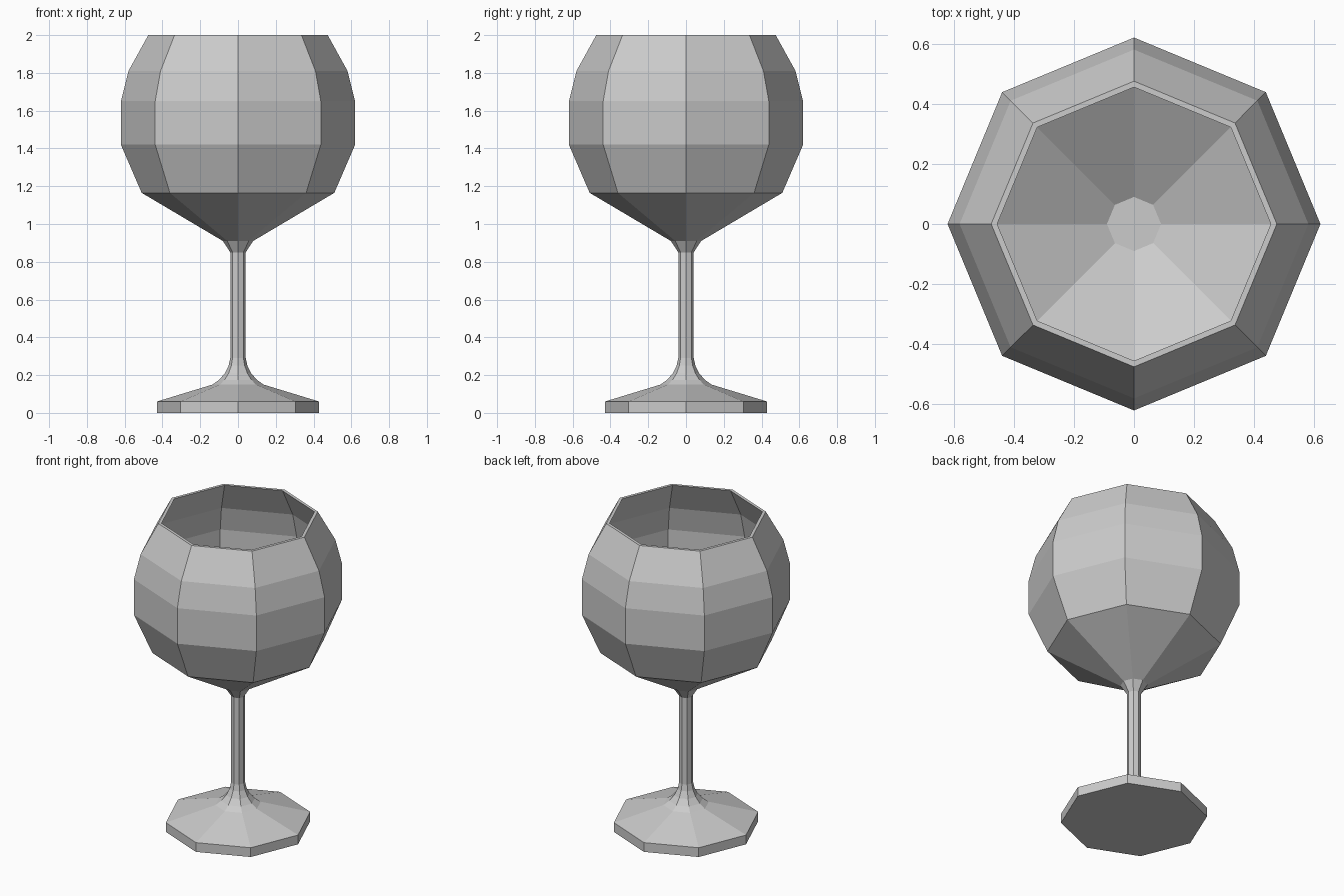
import bpy, bmesh
from math import cos, sin, tau

if "Cube" in bpy.data.objects:
    bpy.data.objects.remove(bpy.data.objects["Cube"])

SIDES = 8

# Outer silhouette, from the foot's underside up to the rim (radius, height)
foot = [(0, 0), (0.43, 0), (0.43, 0.06), (0.135, 0.15)]
stem = [(0.10, 0.175), (0.07, 0.21), (0.05, 0.25), (0.041, 0.29), (0.041, 0.85)]
bowl = [(0.08, 0.91), (0.51, 1.165), (0.62, 1.42), (0.62, 1.65), (0.58, 1.81), (0.475, 2.0)]
# Inside of the bowl, from the rim down to the flat floor
cavity = [(0.455, 2.0), (0.56, 1.805), (0.60, 1.647), (0.60, 1.424),
          (0.494, 1.18), (0.09, 0.94), (0, 0.94)]


def lathe(name, profile):
    """Turn a profile around z; points at radius 0 become a flat cap."""
    bm = bmesh.new()
    rings = [[bm.verts.new((r * cos(tau * i / SIDES), r * sin(tau * i / SIDES), z))
              for i in range(SIDES)] for r, z in profile if r > 0]
    for low, high in zip(rings, rings[1:]):
        for i in range(SIDES):
            j = (i + 1) % SIDES
            bm.faces.new((low[i], low[j], high[j], high[i]))
    bm.faces.new(rings[0][::-1])
    bm.faces.new(rings[-1])
    bmesh.ops.recalc_face_normals(bm, faces=bm.faces)
    mesh = bpy.data.meshes.new(name)
    bm.to_mesh(mesh)
    bm.free()
    obj = bpy.data.objects.new(name, mesh)
    bpy.context.collection.objects.link(obj)
    return obj


# Foot, stem and hollow bowl are one continuous turned surface
lathe("wine_glass", foot + stem + bowl + cavity)
